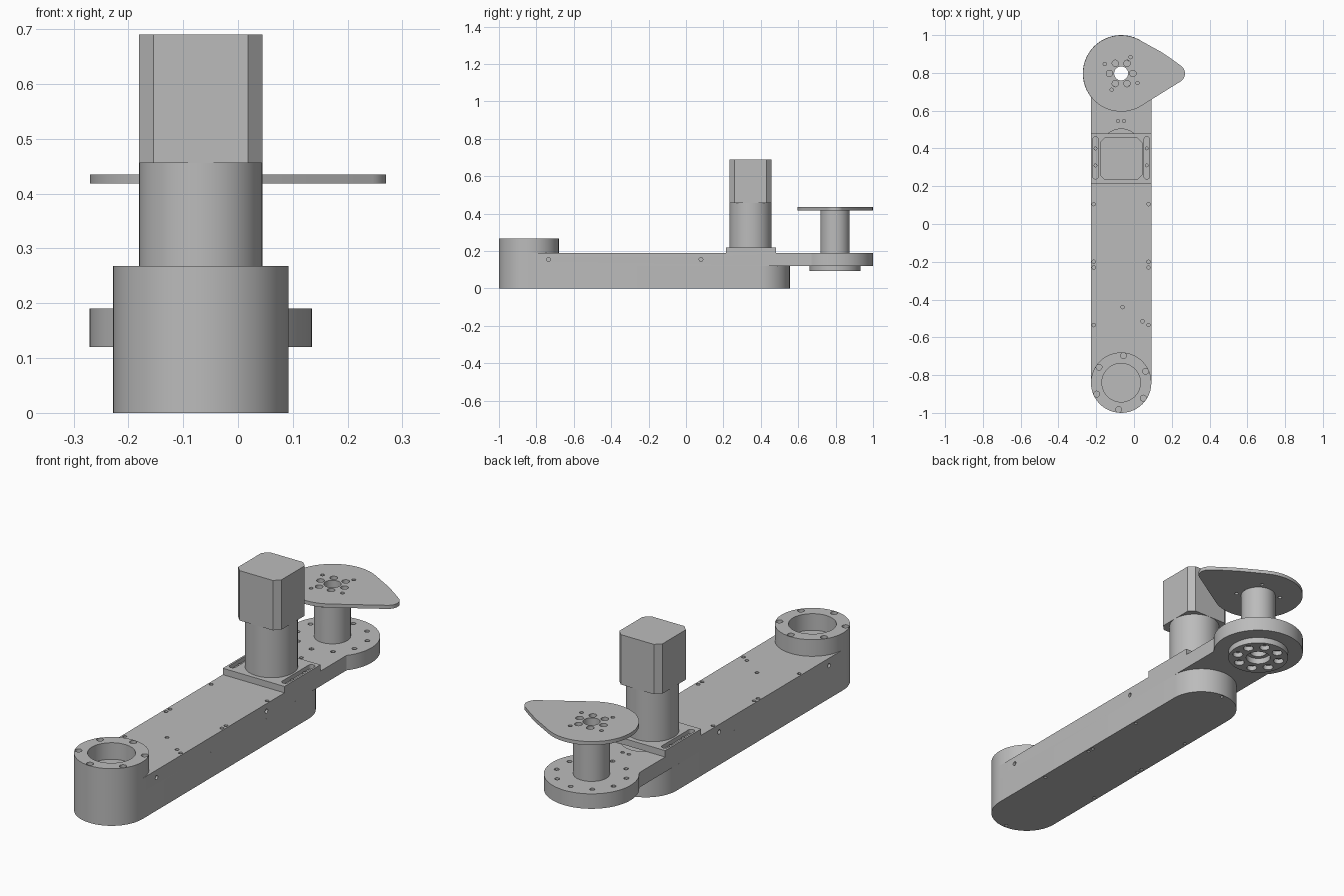
import bpy, bmesh
from math import sin, cos, radians, pi
from mathutils import Matrix, Vector

if "Cube" in bpy.data.objects:
    bpy.data.objects.remove(bpy.data.objects["Cube"])

GREY = (0.5, 0.5, 0.5, 1)
mat = bpy.data.materials.new("plain_grey")
mat.use_nodes = True
mat.diffuse_color = GREY
mat.node_tree.nodes["Principled BSDF"].inputs["Base Color"].default_value = GREY

CX = -0.068                      # centre line of the arm
FRONT, DRIVE, MOTOR, REAR = -0.84, 0.395, 0.345, 0.797
HALF = 0.16


def arc(x, y, r, a0, a1, n=24):
    steps = [radians(a0 + (a1 - a0) * i / n) for i in range(n + 1)]
    return [(x + r * cos(a), y + r * sin(a)) for a in steps]


def circle(x, y, r, n=48):
    return arc(x, y, r, 0, 360, n)[:-1]


def slot(x, y0, y1, r, n=24):
    return arc(x, y0, r, 180, 360, n) + arc(x, y1, r, 0, 180, n)


def polar(x, y, r, count, start=0):
    return circle(x, y, r, count) if not start else [
        (x + r * cos(radians(start) + 2 * pi * i / count),
         y + r * sin(radians(start) + 2 * pi * i / count)) for i in range(count)]


def add_prism(bm, outline, z0, z1):
    low = [bm.verts.new((x, y, z0)) for x, y in outline]
    high = [bm.verts.new((x, y, z1)) for x, y in outline]
    bm.faces.new(low[::-1])
    bm.faces.new(high)
    for i in range(len(low)):
        j = (i + 1) % len(low)
        bm.faces.new((low[i], low[j], high[j], high[i]))


def finish(name, bm):
    mesh = bpy.data.meshes.new(name)
    bm.to_mesh(mesh)
    bm.free()
    ob = bpy.data.objects.new(name, mesh)
    bpy.context.collection.objects.link(ob)
    mesh.materials.append(mat)
    return ob


def part(name, outline, z0, z1, cuts=(), side_holes=()):
    """Prism with vertical cuts (outline, z0, z1) and sideways holes (from, to, radius)."""
    bm = bmesh.new()
    add_prism(bm, outline, z0, z1)
    ob = finish(name, bm)
    bpy.ops.object.select_all(action='DESELECT')
    bpy.context.view_layer.objects.active = ob
    ob.select_set(True)
    if cuts or side_holes:
        bm = bmesh.new()
        for cut in cuts:
            add_prism(bm, *cut)
        for a, b, r in side_holes:
            a, b = Vector(a), Vector(b)
            turn = (b - a).to_track_quat('Z', 'Y').to_matrix().to_4x4()
            bmesh.ops.create_cone(bm, cap_ends=True, segments=16, radius1=r, radius2=r,
                                  depth=(b - a).length,
                                  matrix=Matrix.Translation((a + b) / 2) @ turn)
        cutter = finish(name + "_cutter", bm)
        cutter.hide_render = True
        mod = ob.modifiers.new("holes", 'BOOLEAN')
        mod.operation, mod.solver, mod.object = 'DIFFERENCE', 'EXACT', cutter
        bpy.ops.object.modifier_apply(modifier=mod.name)
        bpy.data.objects.remove(cutter)
    bpy.ops.object.shade_smooth_by_angle(angle=radians(30))
    return ob


def holes(points, r, z0, z1, n=16):
    return [(circle(x, y, r, n), z0, z1) for x, y in points]


# Small screw positions along both edges of the arm
edge_holes = [(CX + s * 0.145, y) for s in (-1, 1) for y in (0.105, -0.2, -0.23, -0.535)]

# Lower arm housing with round ends
part("arm_housing", slot(CX, FRONT, DRIVE, HALF), 0, 0.12,
     holes(edge_holes + [(CX, DRIVE + 0.145), (CX, FRONT - 0.145)], 0.008, -0.05, 0.02, 10))

# Upper arm plate that runs on into the rear disc
deck_outline = arc(CX, FRONT, HALF, 180, 360) + arc(CX, REAR, 0.203, -38, 218, 40)
deck_points = edge_holes + [(-0.06, -0.44), (0.045, -0.515), (-0.085, 0.545), (-0.053, 0.545)]
part("arm_deck", deck_outline, 0.12, 0.19,
     holes(deck_points, 0.009, 0.16, 0.25, 12)
     + holes(polar(CX, REAR, 0.155, 10, 18), 0.011, 0.15, 0.25, 12)
     + [(circle(CX, DRIVE, 0.108), 0.16, 0.25), (circle(CX, REAR, 0.037, 32), 0.05, 0.25)],
     [((CX + s * 0.12, y, 0.155), (CX + s * 0.2, y, 0.155), 0.01)
      for s in (-1, 1) for y in (-0.735, 0.08)])

# Front bearing ring
part("front_ring", circle(CX, FRONT, HALF), 0.19, 0.268,
     [(circle(CX, FRONT, 0.102), 0.1, 0.3)]
     + holes(polar(CX, FRONT, 0.143, 6, 25), 0.0155, 0.245, 0.3))

# Motor mounting pad with adjustment slots
pad = [(CX - HALF, 0.213), (CX + HALF, 0.213), (CX + HALF, 0.48), (CX - HALF, 0.48)]
part("motor_pad", pad, 0.19, 0.22,
     [(slot(CX + s * 0.136, 0.253, 0.447, 0.015, 10), 0.2, 0.25) for s in (-1, 1)])
for s, side in ((-1, "right"), (1, "left")):
    for y, end in ((0.31, "front"), (0.4, "rear")):
        part(f"pad_screw_{end}_{side}", circle(CX + s * 0.136, y, 0.01, 12), 0.2, 0.208)

# Gearbox and motor block with cut corners
part("gearbox", circle(CX, MOTOR, 0.1125), 0.22, 0.456)
w, c = 0.1125, 0.086
corners = [(w, -c), (w, c), (c, w), (-c, w), (-w, c), (-w, -c), (-c, -w), (c, -w)]
part("motor_block", [(CX + x, MOTOR + y) for x, y in corners], 0.456, 0.69)

# Output column, hollow, with a set screw hole
part("output_column", circle(CX, REAR, 0.078), 0.19, 0.418,
     [(circle(CX, REAR, 0.037, 32), 0.1, 0.5)],
     [((CX, REAR - 0.1, 0.365), (CX, REAR - 0.05, 0.365), 0.011)])

# Flange under the rear disc
part("lower_flange", circle(CX, REAR, 0.136), 0.092, 0.12,
     [(circle(CX, REAR, 0.055, 32), 0.05, 0.2)]
     + holes(polar(CX, REAR, 0.097, 8, 22.5), 0.023, 0.05, 0.114))

# Teardrop pointer plate
pointer = (arc(CX, REAR, 0.202, 62, 301, 40) + arc(0.22, REAR, 0.05, -59, 48, 12)
           + [(0.2, 0.873), (0.14, 0.913)])
part("pointer_plate", pointer, 0.418, 0.435,
     [(circle(CX, REAR, 0.037, 32), 0.3, 0.5)]
     + holes(polar(CX, REAR, 0.062, 6), 0.017, 0.3, 0.5)
     + holes(polar(CX, REAR, 0.1, 4, 60), 0.009, 0.3, 0.5, 12))
